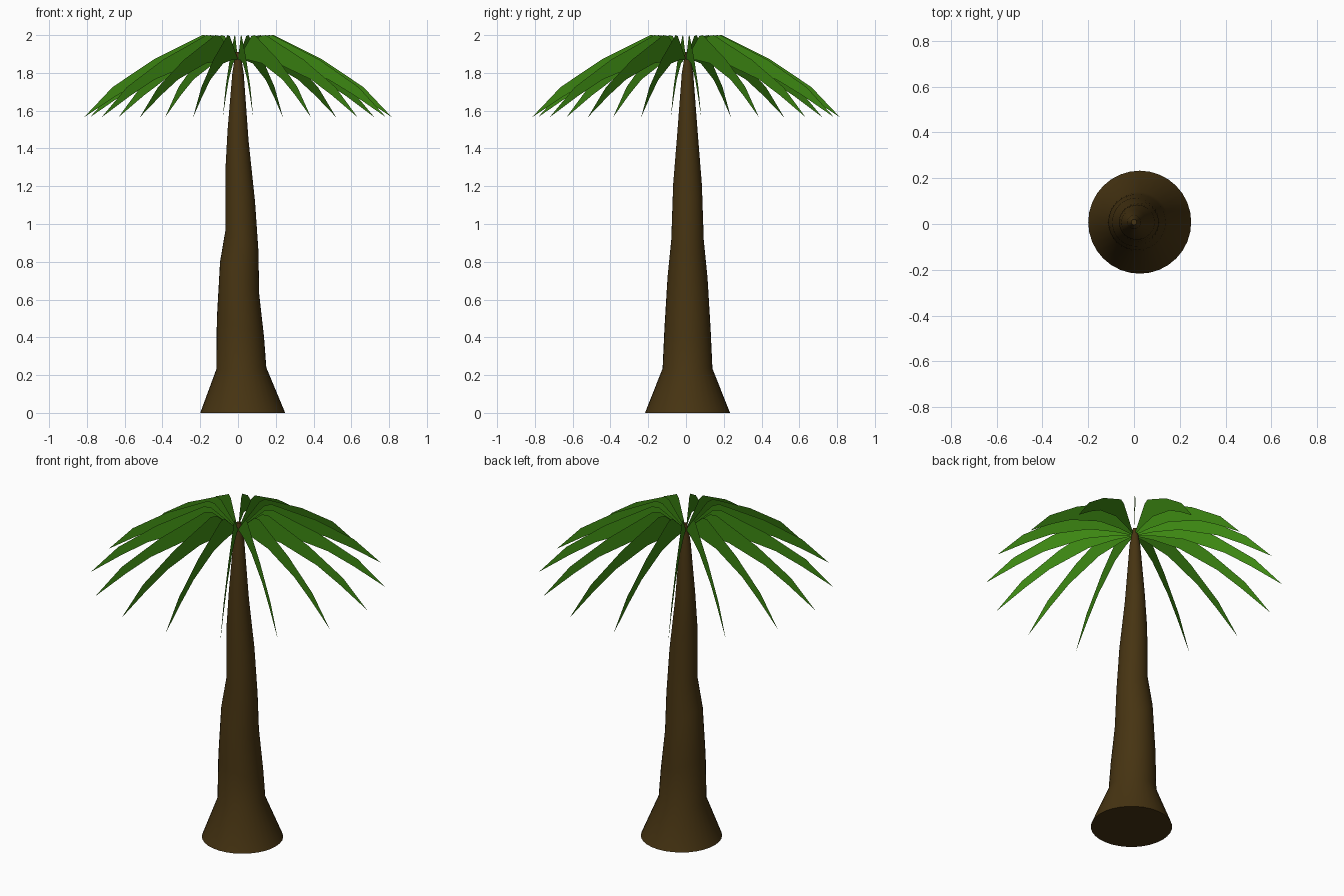
import bpy, bmesh, math

if "Cube" in bpy.data.objects:
    bpy.data.objects.remove(bpy.data.objects["Cube"])


def material(name, rgb):
    m = bpy.data.materials.new(name)
    m.diffuse_color = (*rgb, 1)
    m.use_nodes = True
    m.node_tree.nodes["Principled BSDF"].inputs["Base Color"].default_value = m.diffuse_color
    return m


def finish(bm, name, mat):
    me = bpy.data.meshes.new(name)
    bm.to_mesh(me)
    bm.free()
    me.materials.append(mat)
    ob = bpy.data.objects.new(name, me)
    bpy.context.collection.objects.link(ob)
    return ob


bark = material("bark_brown", (0.062, 0.034, 0.006))
leaf_green = material("leaf_green", (0.045, 0.24, 0.006))

# Trunk: tilted rings given by left (x, z), right (x, z) and depth radius
rings = [
    (-0.20, 0.00, 0.25, 0.00, 0.225),
    (-0.115, 0.23, 0.15, 0.24, 0.132),
    (-0.112, 0.50, 0.138, 0.40, 0.122),
    (-0.095, 0.80, 0.112, 0.63, 0.106),
    (-0.066, 0.97, 0.108, 0.86, 0.086),
    (-0.066, 1.30, 0.090, 1.12, 0.076),
    (-0.055, 1.50, 0.056, 1.44, 0.055),
    (-0.030, 1.80, 0.030, 1.80, 0.030),
    (-0.012, 1.91, 0.012, 1.91, 0.012),
]
N = 32
bm = bmesh.new()
loops = []
for lx, lz, rx, rz, ry in rings:
    loop = []
    for i in range(N):
        a = 2 * math.pi * i / N
        t = (1 + math.cos(a)) / 2
        loop.append(bm.verts.new((lx + (rx - lx) * t,
                                  0.008 + ry * math.sin(a),
                                  lz + (rz - lz) * t)))
    loops.append(loop)
for low, high in zip(loops, loops[1:]):
    for i in range(N):
        j = (i + 1) % N
        bm.faces.new((low[i], low[j], high[j], high[i])).smooth = True
bm.faces.new(loops[0][::-1])
bm.faces.new(loops[-1])
trunk = finish(bm, "trunk", bark)
bpy.context.view_layer.objects.active = trunk
trunk.select_set(True)
bpy.ops.object.shade_smooth_by_angle(angle=math.radians(40))

# Fronds: flat upright blades, drooping outline in (radius, z)
upper = [(0.15, 1.995), (0.19, 2.0), (0.45, 1.87), (0.667, 1.725)]
lower = [(0.12, 1.868), (0.27, 1.85), (0.50, 1.765), (0.645, 1.68)]
hub, tip = (0.0, 1.87), (0.819, 1.565)
bm = bmesh.new()
for k in range(16):
    a = math.radians(5.625 + 22.5 * k)

    def vert(p):
        return bm.verts.new((p[0] * math.cos(a), p[0] * math.sin(a), p[1]))

    up = [vert(p) for p in upper]
    lo = [vert(p) for p in lower]
    h, t = vert(hub), vert(tip)
    bm.faces.new((h, lo[0], up[0]))
    for i in range(3):
        bm.faces.new((lo[i], lo[i + 1], up[i + 1], up[i]))
    bm.faces.new((lo[3], t, up[3]))
finish(bm, "fronds", leaf_green)
